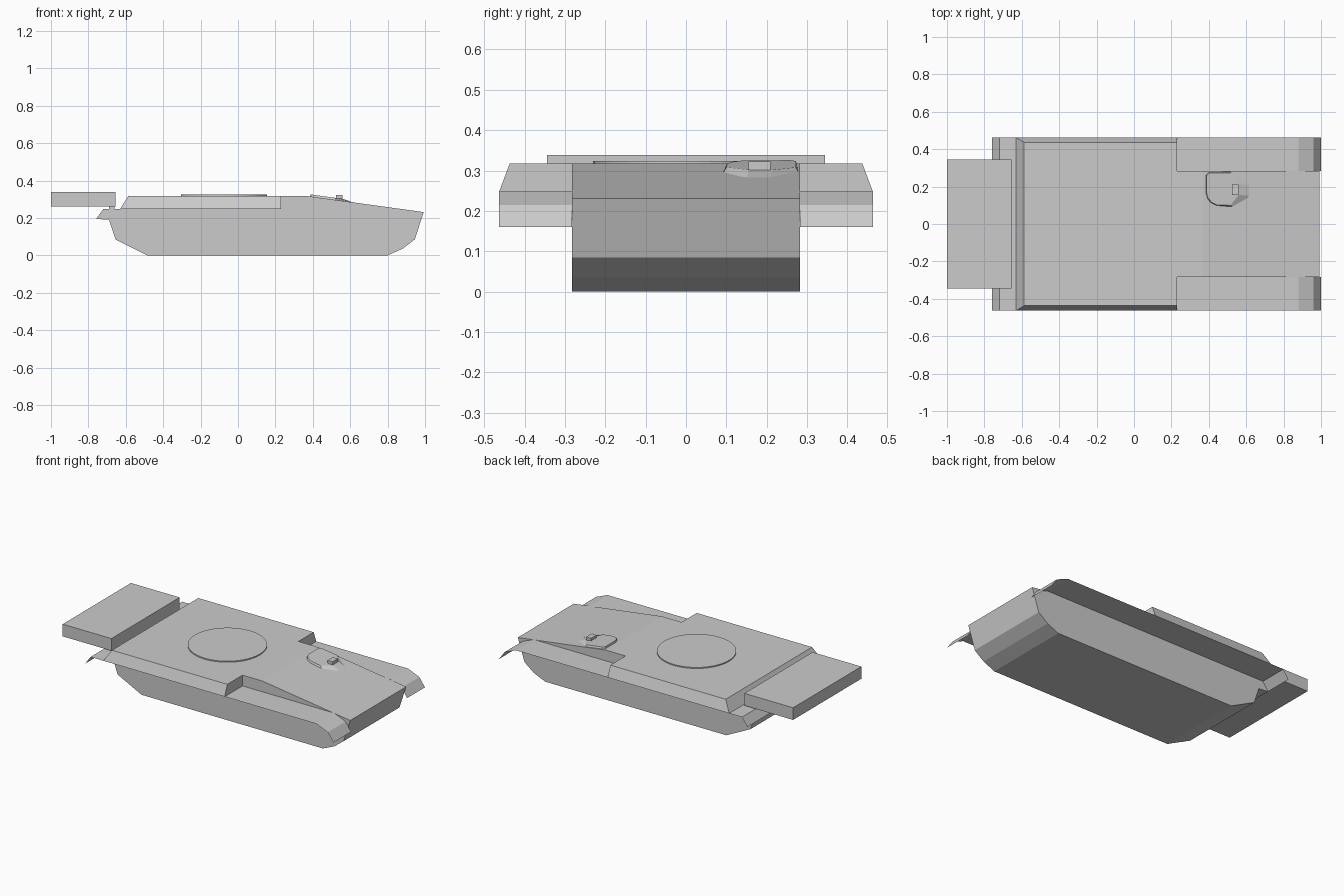
import bpy, bmesh
from mathutils import Vector

if "Cube" in bpy.data.objects:
    bpy.data.objects.remove(bpy.data.objects["Cube"])


def make(name, verts, faces):
    me = bpy.data.meshes.new(name)
    me.from_pydata(verts, [], faces)
    bm = bmesh.new()
    bm.from_mesh(me)
    bmesh.ops.recalc_face_normals(bm, faces=bm.faces)
    bm.to_mesh(me)
    bm.free()
    ob = bpy.data.objects.new(name, me)
    bpy.context.collection.objects.link(ob)
    return ob


def loft(name, a, b):
    """Closed solid between two matching outlines."""
    n = len(a)
    faces = [tuple(range(n)), tuple(range(n, 2 * n))]
    faces += [(i, (i + 1) % n, n + (i + 1) % n, n + i) for i in range(n)]
    return make(name, a + b, faces)


def box(name, x0, x1, y0, y1, z0, z1):
    ring = [(x0, y0), (x1, y0), (x1, y1), (x0, y1)]
    return loft(name, [(x, y, z0) for x, y in ring], [(x, y, z1) for x, y in ring])


HALF, WIDE = 0.283, 0.463

# Lower hull with sloped nose plate and rear overhang
profile = [(-.485, 0), (.80, 0), (.88, .035), (.945, .085), (.993, .231),
           (.37, .317), (.23, .317), (.23, .248), (-.72, .248),
           (-.758, .195), (-.69, .19), (-.655, .085)]
loft("hull", [(x, -HALF, z) for x, z in profile], [(x, HALF, z) for x, z in profile])

# Upper deck with tapered sides and rear
base = [(-.63, -WIDE), (.23, -WIDE), (.23, WIDE), (-.63, WIDE)]
top = [(-.587, -.437), (.23, -.437), (.23, .437), (-.587, .437)]
loft("upper_deck", [(x, y, .248) for x, y in base], [(x, y, .317) for x, y in top])

# Thin sheet track guards with bent end flaps
guard = [(-.758, .195), (-.72, .248), (.88, .248), (.96, .215), (1.0, .16)]
for side, label in ((-1, "right"), (1, "left")):
    verts = [(x, side * y, z) for x, z in guard for y in (HALF, WIDE)]
    make("track_guard_" + label, verts,
         [(2 * i, 2 * i + 1, 2 * i + 3, 2 * i + 2) for i in range(len(guard) - 1)])

# Turret ring
bpy.ops.mesh.primitive_cylinder_add(vertices=48, radius=.23, depth=.012, location=(-.075, 0, .318))
bpy.context.object.name = "turret_ring"

# Rear stowage box and its mounting bracket
box("stowage_box", -1.0, -.655, -.345, .345, .26, .338)
box("stowage_bracket", -.69, -.66, -HALF, HALF, .246, .262)


# Driver hatch following the slope of the front plate
def plate_z(x):
    return .317 - .138 * max(0, x - .37)


foot = [(.385, .262), (.40, .277), (.52, .28), (.635, .205), (.635, .15),
        (.53, .09), (.44, .098), (.41, .112), (.392, .135), (.385, .16)]
lid = [(.388, .26), (.402, .272), (.515, .272), (.56, .215), (.56, .155),
       (.515, .10), (.444, .102), (.415, .116), (.396, .138), (.389, .162)]
loft("driver_hatch", [(x, y, plate_z(x) - .004) for x, y in foot],
     [(x, y, plate_z(x) + .011) for x, y in lid])

# Periscope on the hatch
box("periscope", .525, .56, .155, .21, .295, .323)
